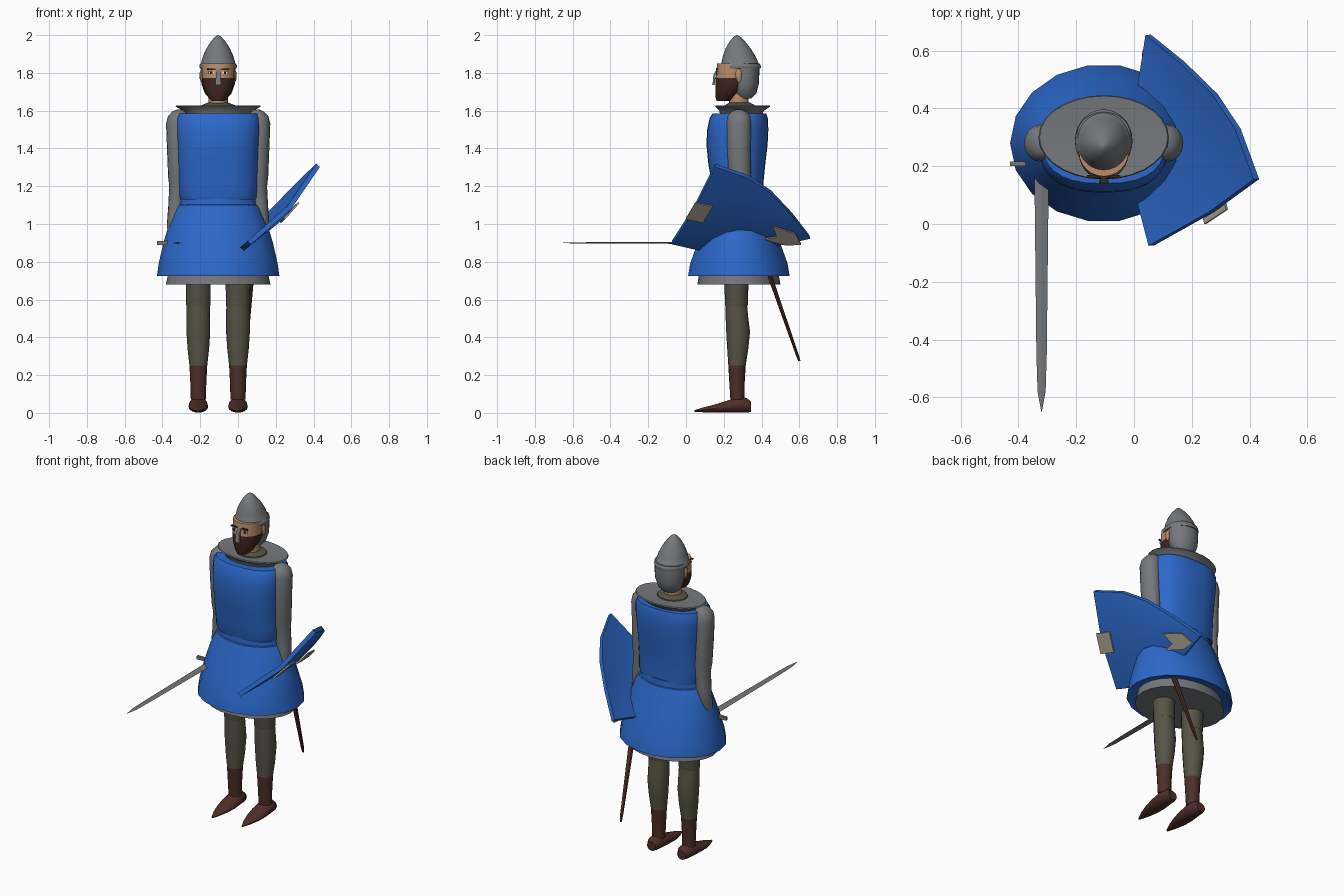
import bpy, bmesh, math
from mathutils import Vector

if "Cube" in bpy.data.objects:
    bpy.data.objects.remove(bpy.data.objects["Cube"])

CX, CY = -0.105, 0.28      # body axis


def mat(name, r, g, b):
    m = bpy.data.materials.new(name)
    m.diffuse_color = (r, g, b, 1)
    m.use_nodes = True
    m.node_tree.nodes["Principled BSDF"].inputs["Base Color"].default_value = m.diffuse_color
    return m


BLUE = mat("blue cloth", 0.025, 0.14, 0.59)
GREY = mat("grey metal", 0.18, 0.19, 0.20)
OLIVE = mat("olive hose", 0.095, 0.09, 0.062)
LEATHER = mat("brown leather", 0.075, 0.028, 0.022)
SKIN = mat("skin", 0.50, 0.27, 0.15)
HAIR = mat("dark hair", 0.05, 0.02, 0.014)
BEIGE = mat("beige paint", 0.40, 0.36, 0.28)
WHITE = mat("eye white", 0.8, 0.8, 0.8)
BLACK = mat("black", 0.01, 0.01, 0.01)


def finish(bm, name, mats, smooth=40, rule=None):
    bmesh.ops.recalc_face_normals(bm, faces=bm.faces)
    me = bpy.data.meshes.new(name)
    if rule:
        for f in bm.faces:
            f.material_index = rule(f.calc_center_median())
    bm.to_mesh(me)
    bm.free()
    ob = bpy.data.objects.new(name, me)
    bpy.context.collection.objects.link(ob)
    for m in mats:
        me.materials.append(m)
    if smooth:
        bpy.ops.object.select_all(action='DESELECT')
        ob.select_set(True)
        bpy.context.view_layer.objects.active = ob
        bpy.ops.object.shade_smooth_by_angle(angle=math.radians(smooth))
    return ob


def loft(name, rings, mats, n=20, axis='z', power=1.0, caps=True, smooth=40, rule=None):
    """Skin elliptical rings (t, x, c, rx, rc); t runs along axis, c along the other one."""
    bm = bmesh.new()
    loops = []
    for t, x, c, rx, rc in rings:
        loop = []
        for i in range(n):
            a = 2 * math.pi * i / n
            ca, sa = math.cos(a), math.sin(a)
            px = x + rx * math.copysign(abs(ca) ** power, ca)
            pc = c + rc * math.copysign(abs(sa) ** power, sa)
            loop.append(bm.verts.new((px, pc, t) if axis == 'z' else (px, t, pc)))
        loops.append(loop)
    for p, q in zip(loops, loops[1:]):
        for i in range(n):
            j = (i + 1) % n
            bm.faces.new((p[i], p[j], q[j], q[i]))
    if caps:
        bm.faces.new(loops[0])
        bm.faces.new(loops[-1])
    return finish(bm, name, mats, smooth, rule)


def slab(name, pts, thick, m):
    """Flat polygon extruded by the vector thick."""
    bm = bmesh.new()
    f = bm.faces.new([bm.verts.new(p) for p in pts])
    g = bmesh.ops.extrude_face_region(bm, geom=[f])["geom"]
    bmesh.ops.translate(bm, vec=thick, verts=[v for v in g if isinstance(v, bmesh.types.BMVert)])
    return finish(bm, name, [m], 0)


# Surcoat: torso, belt and open flared skirt
loft("torso", [(z, CX, (a + b) / 2, r, (b - a) / 2) for z, r, a, b in (
    (1.13, .20, .145, .41), (1.145, .207, .14, .41), (1.22, .21, .135, .41),
    (1.32, .213, .118, .42), (1.42, .218, .108, .432), (1.50, .224, .112, .436),
    (1.56, .224, .125, .433), (1.585, .212, .14, .425))], [BLUE], 28, power=0.8)
loft("belt", [(1.08, CX, CY, .207, .14), (1.14, CX, CY, .20, .137)], [BLUE], 24)
loft("surcoat_skirt", [(z, CX, CY, rx, ry) for z, rx, ry in (
    (.74, .29, .24), (.725, .324, .273), (.79, .315, .262), (.90, .29, .222),
    (1.0, .26, .185), (1.07, .232, .158), (1.10, .215, .148), (1.105, .19, .13))],
    [BLUE], 18)
loft("mail_skirt", [(.68, CX, CY, .277, .22), (.80, CX, CY, .25, .20)], [GREY], 24)

# Mail collar and neck
loft("collar", [(1.58, CX, .29, .17, .11), (1.60, CX, .295, .187, .118),
                (1.622, CX, .30, .226, .146), (1.628, CX, .30, .222, .143),
                (1.622, CX, .295, .10, .09)], [GREY], 28)
loft("neck_padding", [(1.60, CX, .285, .10, .085), (1.628, CX, .285, .09, .08),
                      (1.642, CX, .285, .055, .055)], [OLIVE])
loft("neck", [(1.60, CX, .28, .052, .052), (1.72, CX, .28, .05, .05)], [SKIN])

# Head: face with beard below the cheeks, mail hood, ears
loft("face", [(z, CX, c, rx, ry) for z, c, rx, ry in (
    (1.652, .200, .035, .038), (1.67, .212, .052, .055), (1.71, .23, .074, .075),
    (1.74, .24, .084, .085), (1.772, .245, .086, .088), (1.85, .25, .086, .085))],
    [SKIN, HAIR], 24, rule=lambda c: 1 if c.z < 1.77 else 0)
loft("mail_hood", [(z, CX, .312, rx, ry) for z, rx, ry in (
    (1.665, .045, .035), (1.69, .07, .06), (1.74, .088, .073),
    (1.79, .092, .076), (1.85, .092, .076))], [GREY], 24)
for s, side in ((-1, "right"), (1, "left")):
    loft(side + "_ear", [(1.75, CX + s * .086, .28, .004, .006), (1.77, CX + s * .088, .28, .010, .015),
                         (1.80, CX + s * .088, .278, .010, .018), (1.82, CX + s * .086, .28, .004, .008)],
         [SKIN], 10)
    # Eyes and brows as thin plates
    for part, m, w, h, y, z in (("eye", WHITE, .016, .007, .163, 1.80),
                                ("pupil", BLACK, .006, .007, .160, 1.80),
                                ("brow", HAIR, .022, .004, .160, 1.819)):
        x = CX + s * .036
        slab(side + "_" + part, [(x - w, y, z - h), (x + w, y, z - h), (x + w, y, z + h), (x - w, y, z + h)],
             Vector((0, .009, 0)), m)

# Helmet with nose guard
loft("helmet", [(z, CX, c, rx, ry) for z, c, rx, ry in (
    (1.822, .288, .096, .106), (1.832, .288, .100, .109), (1.843, .288, .098, .106),
    (1.85, .286, .091, .099), (1.89, .281, .080, .086), (1.93, .276, .062, .066),
    (1.965, .272, .040, .042), (1.99, .27, .018, .019), (2.0, .27, .003, .003))], [GREY], 28)
slab("nose_guard", [(CX + dx, y, z) for dx, y, z in (
    (-.016, .14, 1.735), (.016, .14, 1.735), (.011, .145, 1.79), (.012, .178, 1.845),
    (-.012, .178, 1.845), (-.011, .145, 1.79))], Vector((0, .012, 0)), GREY)

# Arms, legs and pointed shoes, left and right
for s, side in ((-1, "right"), (1, "left")):
    loft(side + "_arm", [(z, CX + s * d, c, r, r * 1.15) for z, d, c, r in (
        (1.605, .205, .28, .015), (1.595, .207, .28, .036), (1.57, .214, .28, .052),
        (1.53, .22, .28, .056), (1.40, .217, .28, .054), (1.25, .214, .285, .051),
        (1.20, .214, .288, .045), (1.10, .222, .29, .042), (.99, .236, .285, .036),
        (.92, .24, .27, .02))], [GREY], 16)
    x = CX + s * .105
    loft(side + "_thigh", [(.562, x, .267, .062, .058), (.572, x, .267, .064, .060),
                           (.75, x, .267, .066, .066)], [OLIVE], 16)
    loft(side + "_lower_leg", [(z, x, c, rx, ry) for z, c, rx, ry in (
        (.07, .272, .040, .037), (.15, .27, .042, .040), (.25, .27, .047, .046),
        (.34, .274, .057, .056), (.43, .276, .063, .063), (.50, .27, .063, .060),
        (.562, .267, .062, .057))], [OLIVE, LEATHER], 16, rule=lambda c: 1 if c.z < .25 else 0)
    loft(side + "_shoe", [(y, x, z, rx, rz) for y, z, rx, rz in (
        (.045, .010, .006, .005), (.09, .016, .026, .013), (.15, .023, .044, .021),
        (.21, .032, .052, .031), (.27, .042, .050, .041), (.32, .041, .043, .040),
        (.345, .032, .030, .028))], [LEATHER], 14, axis='y')

# Sword held forward, with crossguard and grip
bx, bz = -.32, .90
loft("sword_blade", [(.19, bx, bz, .025, .005), (-.45, bx, bz, .018, .004),
                     (-.58, bx, bz, .014, .003), (-.65, bx, bz, .001, .001)], [GREY], 4, axis='y', smooth=0)
loft("sword_grip", [(.20, bx, bz, .012, .012), (.33, bx, bz, .012, .012)], [LEATHER], 10, axis='y')
slab("sword_guard", [(-.43, .20, .89), (-.21, .20, .89), (-.21, .20, .91), (-.43, .20, .91)],
     Vector((0, .016, 0)), GREY)

# Scabbard hanging behind the left hip
loft("scabbard", [(.275, .035, .60, .005, .006), (.31, .038, .588, .010, .008),
                  (.85, .075, .40, .022, .014)], [LEATHER], 8)

# Shield: tilted frame with u across, v towards the tip, n outwards
M = Vector((.2425, .04, 1.105))
U = Vector((.613, .387, .689)).normalized()
V = Vector((-.288, .92, -.262)).normalized()
N = U.cross(V).normalized()
if N.x < 0:
    N.negate()
half = [(.297, 0), (.284, .195), (.227, .349), (.12, .514)]
outline = half + [(0, .668)] + [(-u, v) for u, v in reversed(half)] + [(0, 0)]
bm = bmesh.new()
layers = []
for off in (.012, -.014):
    rim = [bm.verts.new(M + U * u + V * v + N * (off + (.035 if (u, v) == (0, 0) else 0))) for u, v in outline]
    hub = bm.verts.new(M + V * .20 + N * (off + .045))
    for i in range(len(rim)):
        bm.faces.new((rim[i], rim[(i + 1) % len(rim)], hub))
    layers.append(rim)
for i in range(len(outline)):
    j = (i + 1) % len(outline)
    bm.faces.new((layers[0][i], layers[0][j], layers[1][j], layers[1][i]))
finish(bm, "shield", [BLUE], 25)


# Painted shapes on the shield's outer face, given by side position and offset
def on_shield(y, z, d):
    return Vector((M.x + (d - N.y * (y - M.y) - N.z * (z - M.z)) / N.x, y, z))


for name, d, pts in (
        ("shield_square", .058, ((0, 1.025), (.05, 1.11), (.14, 1.09), (.09, 1.005))),
        ("shield_chevron", .045, ((.41, .918), (.48, .93), (.46, .985), (.58, .948),
                                  (.61, .89), (.53, .885)))):
    slab(name, [on_shield(y, z, d) for y, z in pts], N * -.009, BEIGE)
